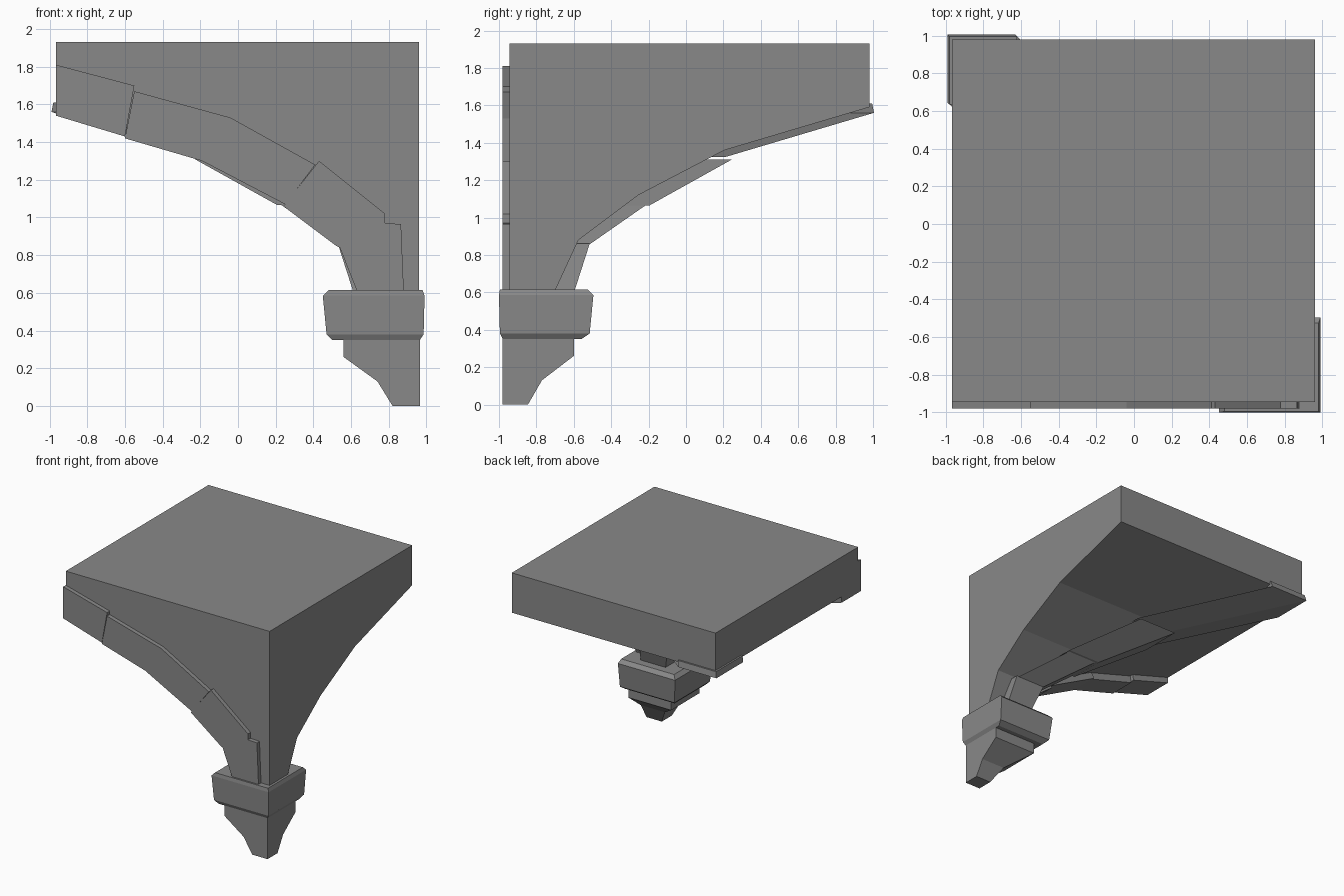
import bpy
import bmesh

cube = bpy.data.objects.get("Cube")
if cube:
    bpy.data.objects.remove(cube, do_unlink=True)

stone = bpy.data.materials.new("grey_stone")
stone.use_nodes = True
GREY = (0.25, 0.25, 0.25, 1)
stone.diffuse_color = GREY
stone.node_tree.nodes["Principled BSDF"].inputs["Base Color"].default_value = GREY

# Outer corner of the springer, from which the vault spreads
CX, CY = 0.96, -0.945


def loft(name, rings):
    """Skin a list of equal-length point rings and cap both ends."""
    bm = bmesh.new()
    loops = [[bm.verts.new(p) for p in ring] for ring in rings]
    n = len(loops[0])
    for a, b in zip(loops, loops[1:]):
        for i in range(n):
            j = (i + 1) % n
            bm.faces.new((a[i], a[j], b[j], b[i]))
    bm.faces.new(loops[0])
    bm.faces.new(loops[-1])
    bmesh.ops.recalc_face_normals(bm, faces=bm.faces)
    mesh = bpy.data.meshes.new(name)
    bm.to_mesh(mesh)
    bm.free()
    mesh.materials.append(stone)
    obj = bpy.data.objects.new(name, mesh)
    bpy.context.collection.objects.link(obj)
    return obj


def rect(x0, x1, y0, y1, z):
    return [(x0, y0, z), (x1, y0, z), (x1, y1, z), (x0, y1, z)]


def groin_section(s, z, arm, t=0.2):
    """L-shaped section wrapping the inner corner of a square of side s."""
    plan = [(s, s), (s - arm, s), (s - arm, s - t),
            (s - t, s - t), (s - t, s - arm), (s, s - arm)]
    return [(CX - dx, CY + dy, z) for dx, dy in plan]


# Vault body: squares that grow from the corner up to the slab
profile = [(0.25, 0.5), (0.25, 0.62), (0.37, 0.88), (0.69, 1.12),
           (1.15, 1.36), (1.925, 1.59), (1.925, 1.93)]
loft("vault_body", [rect(CX - s, CX, CY, CY + s, z) for s, z in profile])

# Diagonal rib: separate stones along the groin (size, height, arm)
diagonal = [
    [(0.34, 0.58, 0.23), (0.43, 0.86, 0.28)],
    [(0.42, 0.85, 0.26), (0.75, 1.08, 0.28)],
    [(0.75, 1.065, 0.31), (1.19, 1.31, 0.36)],
    [(1.16, 1.325, 0.34), (1.95, 1.56, 0.36), (1.94, 1.61, 0.36)],
]
for i, stones in enumerate(diagonal):
    loft(f"diagonal_rib_stone_{i + 1}", [groin_section(*s) for s in stones])

# Front wall rib: stones as x, z outlines with the depth of their back
front = [
    (-0.72, [(-0.965, 1.81), (-0.55, 1.70), (-0.6, 1.43), (-0.965, 1.54)]),
    (-0.75, [(-0.55, 1.67), (-0.04, 1.53), (-0.19, 1.30), (-0.6, 1.42)]),
    (-0.73, [(-0.04, 1.53), (0.41, 1.28), (0.25, 1.07), (-0.19, 1.30)]),
    (-0.75, [(0.43, 1.30), (0.78, 1.02), (0.52, 0.85), (0.24, 1.06)]),
    (-0.73, [(0.78, 0.97), (0.865, 0.965), (0.88, 0.6), (0.635, 0.6),
             (0.54, 0.84), (0.52, 0.85), (0.78, 1.02)]),
]
for i, (back, outline) in enumerate(front):
    loft(f"front_rib_stone_{i + 1}",
         [[(x, y, z) for x, z in outline] for y in (-0.98, back)])

# Capital with bevelled top and bottom
loft("capital", [
    rect(0.50, 0.965, -0.98, -0.56, 0.35),
    rect(0.47, 0.985, -0.995, -0.515, 0.38),
    rect(0.45, 0.99, -1.0, -0.495, 0.585),
    rect(0.48, 0.98, -0.995, -0.525, 0.615),
])

# Tapering corbel below the capital
loft("corbel", [
    rect(0.82, 0.965, -0.98, -0.845, 0),
    rect(0.74, 0.965, -0.98, -0.77, 0.13),
    rect(0.56, 0.965, -0.98, -0.6, 0.26),
    rect(0.56, 0.965, -0.98, -0.6, 0.37),
])
